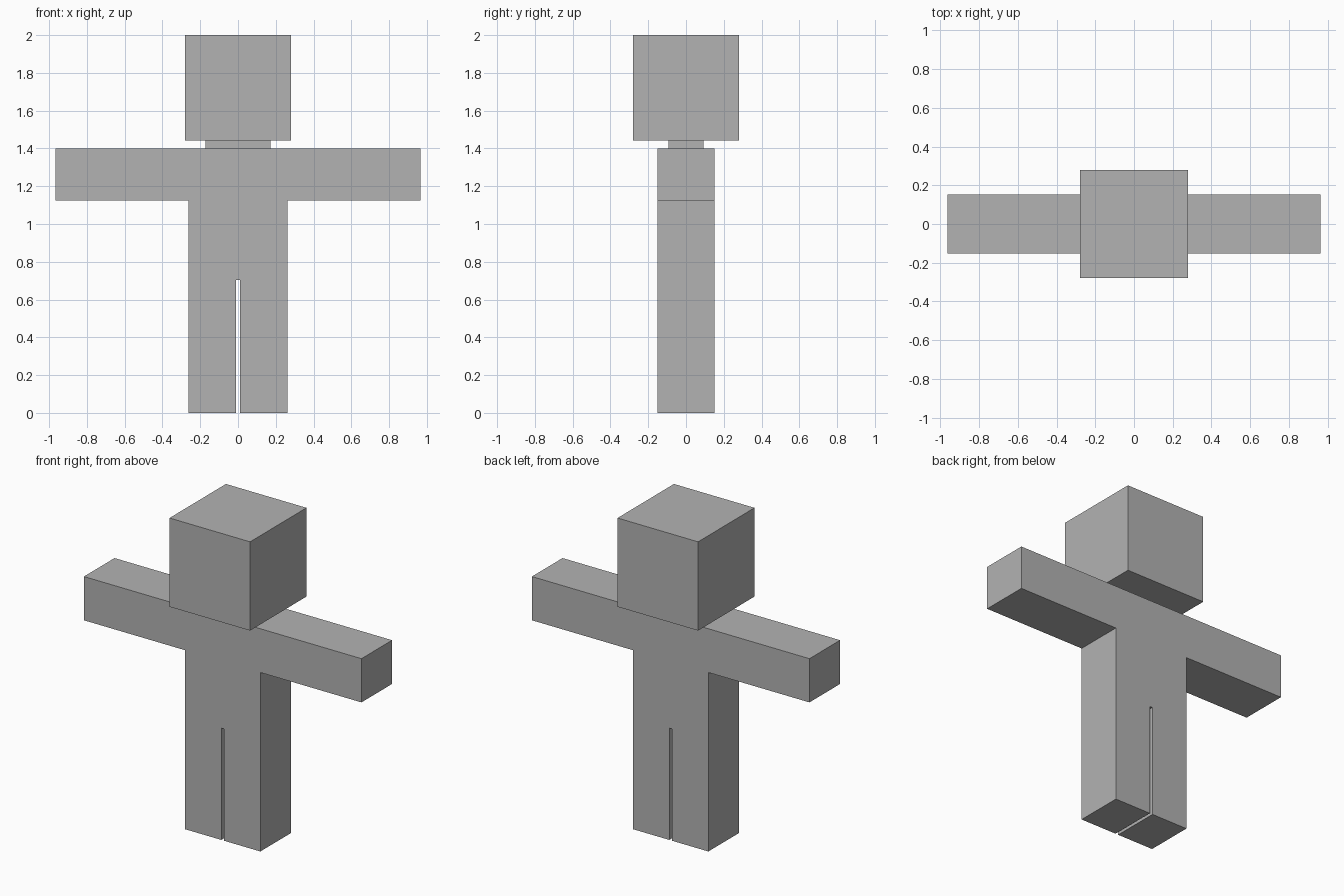
import bpy
import bmesh

if "Cube" in bpy.data.objects:
    bpy.data.objects.remove(bpy.data.objects["Cube"])

grey = bpy.data.materials.new("plain grey")
grey.diffuse_color = (0.45, 0.45, 0.45, 1)
grey.use_nodes = True
grey.node_tree.nodes["Principled BSDF"].inputs["Base Color"].default_value = grey.diffuse_color


def finish(name, bm):
    bmesh.ops.recalc_face_normals(bm, faces=bm.faces)
    mesh = bpy.data.meshes.new(name)
    bm.to_mesh(mesh)
    bm.free()
    mesh.materials.append(grey)
    bpy.context.collection.objects.link(bpy.data.objects.new(name, mesh))


def box(name, half_x, half_y, z0, z1):
    bm = bmesh.new()
    bmesh.ops.create_cube(bm, size=1)
    for v in bm.verts:
        v.co.x *= 2 * half_x
        v.co.y *= 2 * half_y
        v.co.z = z0 if v.co.z < 0 else z1
    finish(name, bm)


# Torso, outstretched arms and split legs: one mirrored profile, extruded in y
half = [(0.01, 0.703), (0.01, 0), (0.262, 0), (0.262, 1.125),
        (0.965, 1.125), (0.965, 1.4)]
outline = half + [(-x, z) for x, z in reversed(half)]
depth = 0.152
bm = bmesh.new()
face = bm.faces.new([bm.verts.new((x, -depth, z)) for x, z in outline])
back = bmesh.ops.extrude_face_region(bm, geom=[face], use_keep_orig=True)["geom"]
for v in back:
    if isinstance(v, bmesh.types.BMVert):
        v.co.y = depth
finish("body", bm)

# Neck and head
box("neck", 0.172, 0.092, 1.4, 1.442)
box("head", 0.28, 0.28, 1.442, 2.0)
